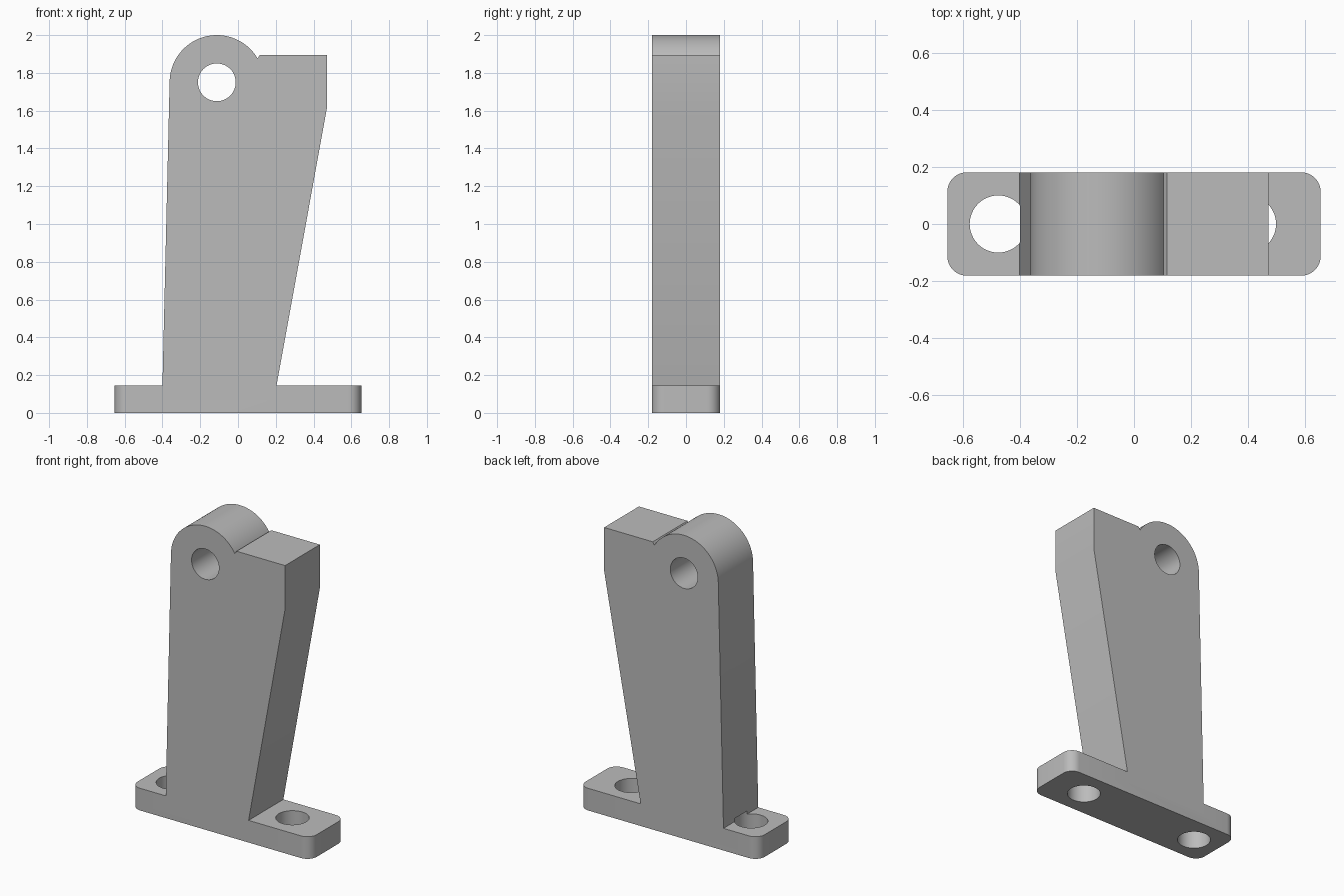
import bpy
import bmesh
from math import cos, sin, pi, radians
from mathutils import Matrix, Vector

cube = bpy.data.objects.get("Cube")
if cube:
    bpy.data.objects.remove(cube, do_unlink=True)

HALF_DEPTH = 0.181
PLATE_TOP = 0.146

grey = bpy.data.materials.new("machined grey")
grey.use_nodes = True
COLOUR = (0.5, 0.5, 0.5, 1)
grey.diffuse_color = COLOUR
grey.node_tree.nodes["Principled BSDF"].inputs["Base Color"].default_value = COLOUR


def arc(cx, cy, r, start, end, steps):
    """Points along an arc, angles in degrees."""
    angles = [radians(start + (end - start) * i / steps) for i in range(steps + 1)]
    return [(cx + r * cos(a), cy + r * sin(a)) for a in angles]


def prism(name, outline, low, high, axis):
    """Extrude a 2D outline along Z (xy outline) or Y (xz outline)."""
    place = (lambda p: (p[0], p[1], low)) if axis == "Z" else (lambda p: (p[0], low, p[1]))
    move = Vector((0, 0, high - low)) if axis == "Z" else Vector((0, high - low, 0))
    bm = bmesh.new()
    face = bm.faces.new([bm.verts.new(place(p)) for p in outline])
    top = bmesh.ops.extrude_face_region(bm, geom=[face])["geom"]
    bmesh.ops.translate(bm, vec=move, verts=[v for v in top if isinstance(v, bmesh.types.BMVert)])
    bmesh.ops.recalc_face_normals(bm, faces=bm.faces)
    mesh = bpy.data.meshes.new(name)
    bm.to_mesh(mesh)
    bm.free()
    mesh.materials.append(grey)
    obj = bpy.data.objects.new(name, mesh)
    bpy.context.collection.objects.link(obj)
    return obj


def combine(target, other, operation):
    """Apply a boolean and discard the helper."""
    other.hide_render = True
    mod = target.modifiers.new("boolean", "BOOLEAN")
    mod.operation = operation
    mod.solver = "EXACT"
    mod.object = other
    bpy.ops.object.select_all(action="DESELECT")
    bpy.context.view_layer.objects.active = target
    target.select_set(True)
    bpy.ops.object.modifier_apply(modifier=mod.name)
    bpy.data.objects.remove(other, do_unlink=True)


# Base plate with rounded corners
length, corner = 0.653, 0.068
plate_outline = []
for quarter, (sx, sy) in enumerate([(1, 1), (-1, 1), (-1, -1), (1, -1)]):
    plate_outline += arc(sx * (length - corner), sy * (HALF_DEPTH - corner), corner,
                         quarter * 90, quarter * 90 + 90, 10)
bracket = prism("mounting_bracket", plate_outline, 0, PLATE_TOP, "Z")

# Leaning upright with a round eye and a square shoulder
eye = (-0.112, 1.75)
upright_outline = [(-0.4, 0.07), (-0.4, PLATE_TOP)]
upright_outline += arc(*eye, 0.25, 178.7, 30.5, 40)
upright_outline += [(0.116, 1.896), (0.47, 1.896), (0.47, 1.61),
                    (0.204, PLATE_TOP), (0.204, 0.07)]
upright = prism("upright", upright_outline, -HALF_DEPTH, HALF_DEPTH, "Y")
combine(bracket, upright, "UNION")

# Bolt holes, which just nick the foot of the upright
for x in (-0.475, 0.397):
    hole = prism("bolt_hole", arc(x, 0, 0.1, 0, 352.5, 47), -0.1, PLATE_TOP + 0.02, "Z")
    combine(bracket, hole, "DIFFERENCE")

# Pivot hole through the eye
pivot = prism("pivot_hole", arc(*eye, 0.1, 0, 352.5, 47), -0.5, 0.5, "Y")
combine(bracket, pivot, "DIFFERENCE")

bpy.ops.object.shade_smooth_by_angle(angle=radians(30))
